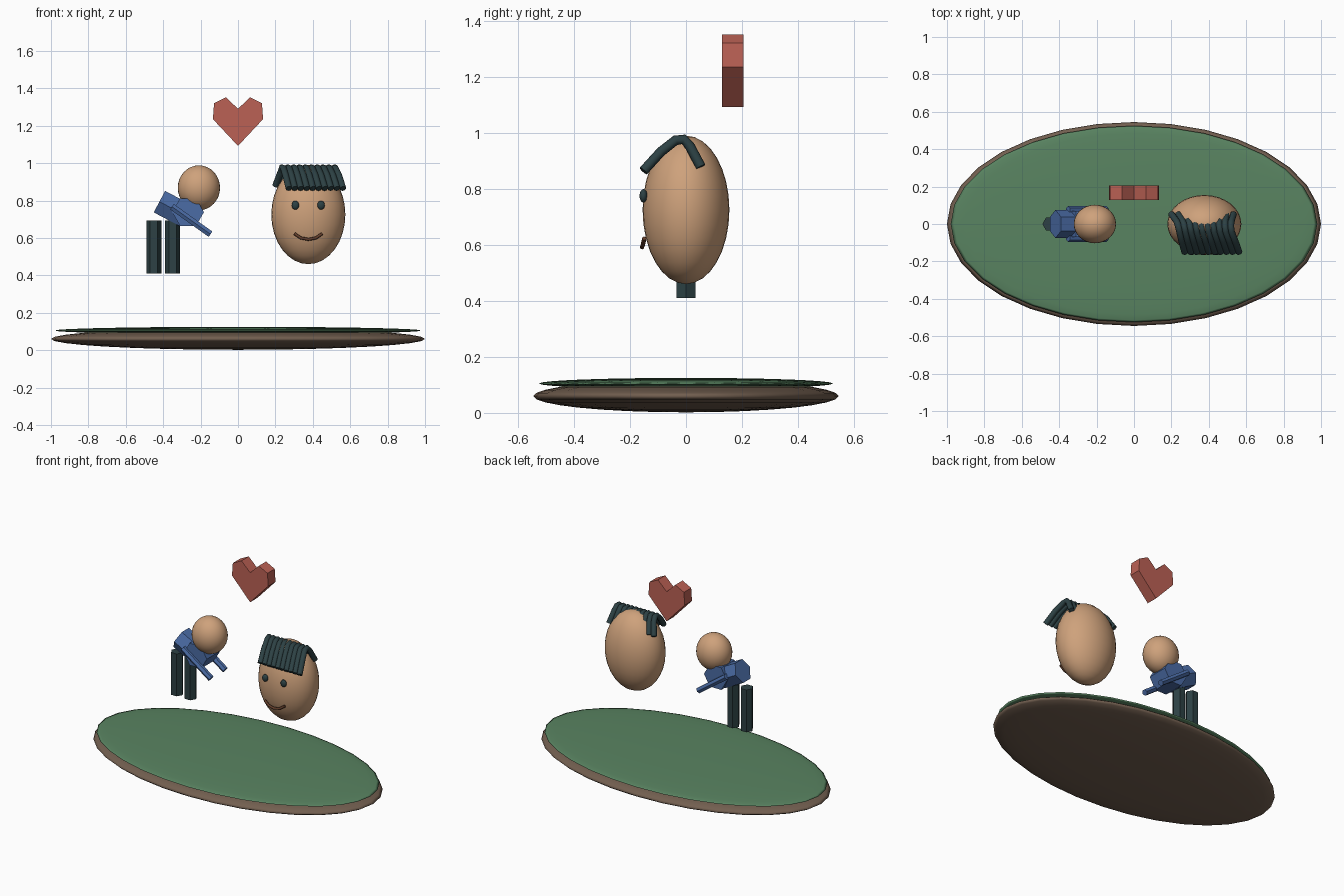
import bpy, math
from mathutils import Vector

if "Cube" in bpy.data.objects:
    bpy.data.objects.remove(bpy.data.objects["Cube"])


def material(name, r, g, b):
    m = bpy.data.materials.new(name)
    m.diffuse_color = (r, g, b, 1)
    m.use_nodes = True
    m.node_tree.nodes["Principled BSDF"].inputs["Base Color"].default_value = m.diffuse_color
    return m


GREEN = material("grass", 0.10, 0.23, 0.12)
BROWN = material("earth", 0.17, 0.115, 0.08)
SKIN = material("skin", 0.62, 0.36, 0.20)
BLUE = material("shirt", 0.07, 0.15, 0.38)
DARK = material("dark", 0.026, 0.053, 0.058)
LIP = material("lip", 0.13, 0.05, 0.025)
RED = material("red", 0.50, 0.12, 0.09)


def ball(name, centre, radii, mat, segments=32, rings=16):
    bpy.ops.mesh.primitive_uv_sphere_add(segments=segments, ring_count=rings, radius=1, location=centre)
    o = bpy.context.object
    o.name = name
    o.scale = radii
    bpy.ops.object.transform_apply(location=False, rotation=False, scale=True)
    bpy.ops.object.shade_smooth()
    o.data.materials.append(mat)
    return o


def rod(name, a, b, radius, mat, turn=0.0, sides=6):
    """Straight prism between two points; turn spins it about its own axis."""
    a, b = Vector(a), Vector(b)
    bpy.ops.mesh.primitive_cylinder_add(vertices=sides, radius=radius, depth=(b - a).length)
    o = bpy.context.object
    o.name = name
    o.rotation_mode = 'QUATERNION'
    spin = Vector((0, 0, 1)).rotation_difference(b - a)
    o.rotation_quaternion = spin @ Vector((0, 0, 1)).rotation_difference(Vector((0, 0, 1)))
    o.location = (a + b) / 2
    for v in o.data.vertices:
        x, y = v.co.x, v.co.y
        v.co.x = x * math.cos(turn) - y * math.sin(turn)
        v.co.y = x * math.sin(turn) + y * math.cos(turn)
    o.data.materials.append(mat)
    return o


def tubes(name, paths, radius, mat):
    """Round tubes along one or more point paths."""
    c = bpy.data.curves.new(name, 'CURVE')
    c.dimensions = '3D'
    c.bevel_depth = radius
    c.bevel_resolution = 2
    c.use_fill_caps = True
    for pts in paths:
        s = c.splines.new('POLY')
        s.points.add(len(pts) - 1)
        for p, co in zip(s.points, pts):
            p.co = (*co, 1)
        s.use_smooth = True
    o = bpy.data.objects.new(name, c)
    bpy.context.collection.objects.link(o)
    c.materials.append(mat)
    return o


# Island
ball("island_earth", (0, 0, 0.06), (1.0, 0.545, 0.058), BROWN)
ball("island_grass", (0, 0, 0.105), (0.98, 0.525, 0.02), GREEN)

# Bending figure
for i, x in enumerate((-0.45, -0.35)):
    rod(f"leg_{i + 1}", (x, 0, 0.41), (x, 0, 0.693), 0.04, DARK, math.radians(30))
rod("torso", (-0.42, 0, 0.794), (-0.28, 0, 0.72), 0.075, BLUE)
rod("shoulders", (-0.267, -0.07, 0.738), (-0.267, 0.07, 0.738), 0.085, BLUE, math.radians(30))
for side, s in (("front", -1), ("back", 1)):
    rod(f"arm_{side}", (-0.353, s * 0.075, 0.767), (-0.147, s * 0.075, 0.62), 0.02, BLUE)
ball("small_head", (-0.209, 0, 0.868), (0.113, 0.103, 0.12), SKIN)

# Big head with face
ball("big_head", (0.376, 0, 0.725), (0.198, 0.155, 0.265), SKIN)
for side, x in (("left", 0.307), ("right", 0.444)):
    ball(f"eye_{side}", (x, -0.152, 0.775), (0.02, 0.014, 0.024), DARK, 16, 8)
tubes("smile", [[(0.302, -0.149, 0.623), (0.335, -0.154, 0.600), (0.376, -0.157, 0.592),
                 (0.417, -0.154, 0.600), (0.450, -0.149, 0.623)]], 0.008, LIP)

# Hair strands: (left x, right x, y, z) along one strand, front to back
profile = [(0.272, 0.562, -0.152, 0.864), (0.255, 0.540, -0.09, 0.932), (0.243, 0.520, -0.038, 0.973),
           (0.236, 0.517, -0.008, 0.977), (0.228, 0.520, 0.014, 0.952), (0.200, 0.532, 0.053, 0.879)]
COUNT = 10
strands = []
for i in range(COUNT):
    t = i / (COUNT - 1)
    strands.append([(l + (r - l) * t, y, z) for l, r, y, z in profile])
tubes("hair", strands, 0.018, DARK)

# Heart: half outline mirrored, then extruded in depth
half = [(0.064, 1.352), (0.128, 1.32), (0.134, 1.235)]
outline = [(0, 1.29)] + half + [(0, 1.092)] + [(-x, z) for x, z in reversed(half)]
n = len(outline)
verts = [(x, y, z) for y in (0.128, 0.205) for x, z in outline]
faces = [tuple(range(n)), tuple(reversed(range(n, 2 * n)))]
faces += [((i + 1) % n, i, n + i, n + (i + 1) % n) for i in range(n)]
mesh = bpy.data.meshes.new("heart")
mesh.from_pydata(verts, [], faces)
mesh.materials.append(RED)
bpy.context.collection.objects.link(bpy.data.objects.new("heart", mesh))
